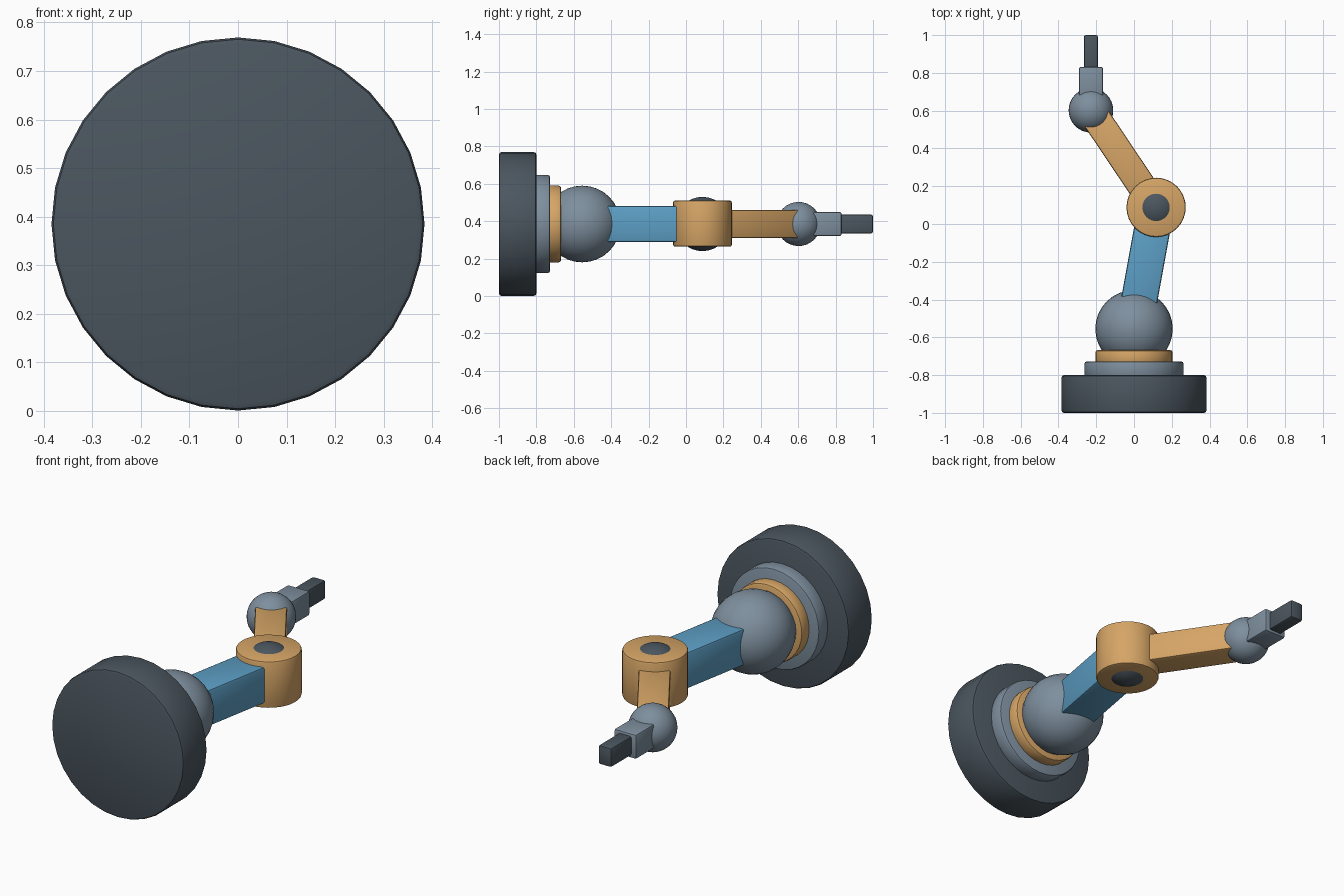
import bpy, math
from mathutils import Vector

if "Cube" in bpy.data.objects:
    bpy.data.objects.remove(bpy.data.objects["Cube"])

Z = 0.385  # height of the arm's centre line


def material(name, rgb):
    m = bpy.data.materials.new(name)
    lin = [((c / 255 + 0.055) / 1.055) ** 2.4 for c in rgb]
    m.diffuse_color = (*lin, 1)
    m.use_nodes = True
    m.node_tree.nodes["Principled BSDF"].inputs["Base Color"].default_value = m.diffuse_color
    return m


DARK = material("dark slate", (75, 86, 95))
GREY = material("steel grey", (126, 143, 158))
TAN = material("tan orange", (214, 165, 102))
BLUE = material("blue", (92, 158, 196))


def finish(name, mat, bevel=0.0):
    ob = bpy.context.object
    ob.name = name
    ob.data.materials.append(mat)
    bpy.ops.object.transform_apply(location=False, rotation=True, scale=True)
    if bevel:
        mod = ob.modifiers.new("rounded edges", "BEVEL")
        mod.width, mod.segments, mod.limit_method = bevel, 2, "ANGLE"
        mod.angle_limit = math.radians(40)
        bpy.ops.object.modifier_apply(modifier=mod.name)
    bpy.ops.object.shade_smooth_by_angle(angle=math.radians(35))


def disc(name, mat, r, y0, y1, bevel):
    """Round plate whose axis runs along y."""
    bpy.ops.mesh.primitive_cylinder_add(
        vertices=32, radius=r, depth=y1 - y0,
        location=(0, (y0 + y1) / 2, Z), rotation=(math.pi / 2, 0, 0))
    finish(name, mat, bevel)


def ball(name, mat, r, x, y):
    bpy.ops.mesh.primitive_uv_sphere_add(
        segments=32, ring_count=16, radius=r, location=(x, y, Z))
    finish(name, mat)


def bar(name, mat, a, b, width, height, bevel):
    """Rounded box running between two points of the arm plane."""
    a, b = Vector(a), Vector(b)
    d, mid = b - a, (a + b) / 2
    bpy.ops.mesh.primitive_cube_add(
        size=1, location=(mid.x, mid.y, Z),
        rotation=(0, 0, math.atan2(-d.x, d.y)))
    bpy.context.object.scale = (width, d.length, height)
    finish(name, mat, bevel)


SHOULDER, ELBOW, WRIST = (0, -0.555), (0.117, 0.088), (-0.228, 0.602)

# Base and stacked collars
disc("base", DARK, 0.384, -1.0, -0.8, 0.013)
disc("base_collar", GREY, 0.262, -0.81, -0.728, 0.01)
disc("turning_ring", TAN, 0.205, -0.74, -0.668, 0.012)

# Shoulder and upper arm
ball("shoulder_ball", GREY, 0.205, *SHOULDER)
bar("upper_arm", BLUE, SHOULDER, ELBOW, 0.192, 0.192, 0.012)

# Elbow hub with the core showing at both ends
bpy.ops.mesh.primitive_cylinder_add(
    vertices=32, radius=0.157, depth=0.246, location=(*ELBOW, Z + 0.002))
finish("elbow_hub", TAN, 0.01)
ball("elbow_core", DARK, 0.145, *ELBOW)

# Forearm and wrist
bar("forearm", TAN, ELBOW, WRIST, 0.152, 0.152, 0.01)
ball("wrist_ball", GREY, 0.118, *WRIST)

# Tool
bar("tool_holder", GREY, (-0.228, 0.64), (-0.228, 0.832), 0.128, 0.128, 0.01)
bar("tool_tip", DARK, (-0.228, 0.80), (-0.228, 1.0), 0.075, 0.1, 0.01)
